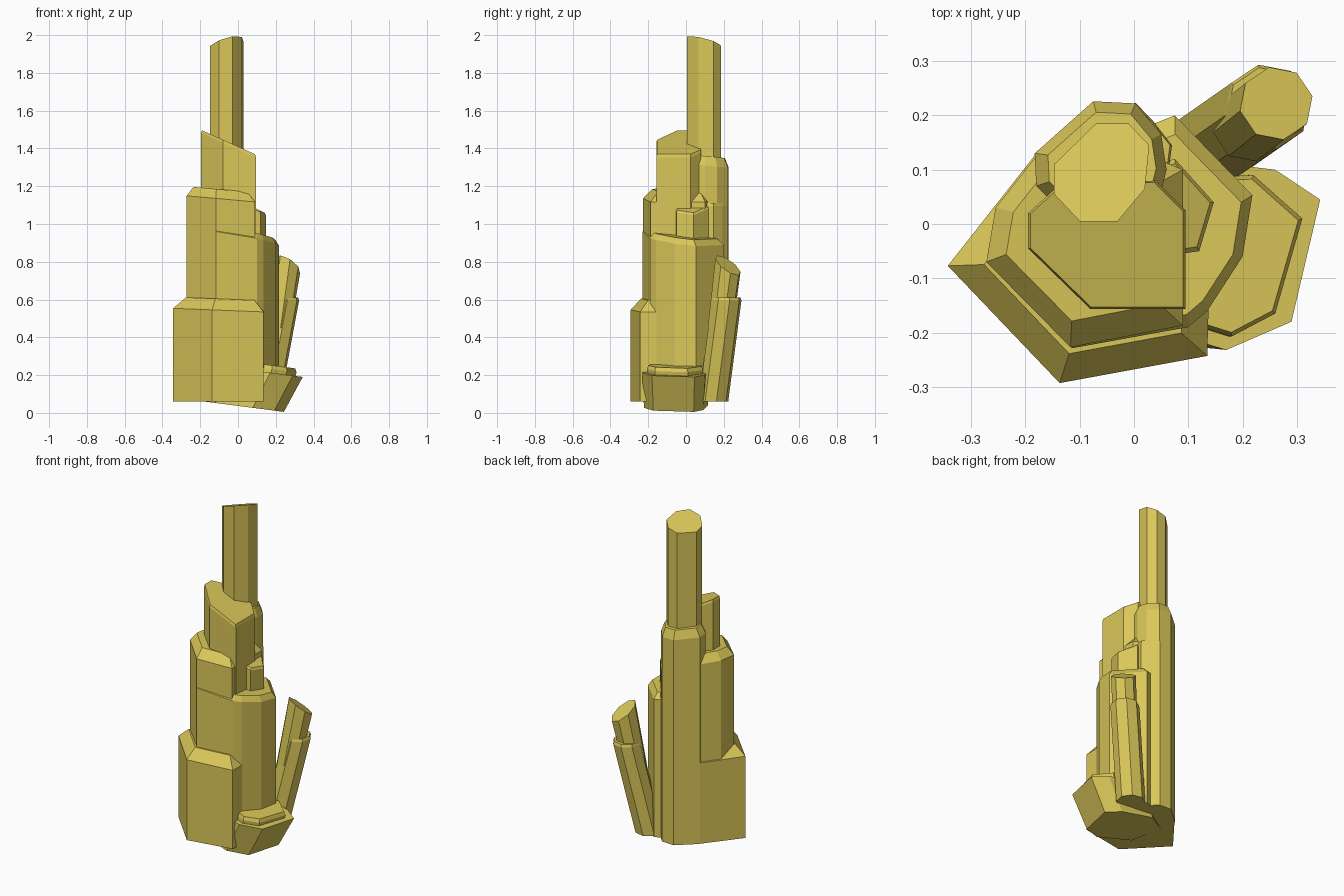
import bpy
import bmesh
import math

cube = bpy.data.objects.get("Cube")
if cube:
    bpy.data.objects.remove(cube)

gold = bpy.data.materials.new("crystal gold")
gold.use_nodes = True
colour = (0.70, 0.57, 0.10, 1)
gold.diffuse_color = colour
bsdf = gold.node_tree.nodes["Principled BSDF"]
bsdf.inputs["Base Color"].default_value = colour
bsdf.inputs["Roughness"].default_value = 0.8


def ring(cx, cy, r, sides, turn=0.0):
    step = math.tau / sides
    return [(cx + r * math.cos(i * step + turn), cy + r * math.sin(i * step + turn))
            for i in range(sides)]


def column(name, outline, top, base=(0.06, 0, 0), inset=1.0, drop=0.0,
           lean=(0, 0), base_scale=1.0):
    """Crystal shaft: top and base are sloped planes (z, slope x, slope y)."""
    cx = sum(p[0] for p in outline) / len(outline)
    cy = sum(p[1] for p in outline) / len(outline)

    def level(plane, scale, shift=(0, 0), down=0.0):
        verts = []
        for px, py in outline:
            x = cx + (px - cx) * scale + shift[0]
            y = cy + (py - cy) * scale + shift[1]
            verts.append(bm.verts.new((x, y, plane[0] + plane[1] * x + plane[2] * y - down)))
        return verts

    bm = bmesh.new()
    levels = [level(base, base_scale, lean), level(top, 1.0, down=drop)]
    if inset < 1:
        levels.append(level(top, inset))
    n = len(outline)
    for low, high in zip(levels, levels[1:]):
        for i in range(n):
            j = (i + 1) % n
            bm.faces.new((low[i], low[j], high[j], high[i]))
    bm.faces.new(levels[0][::-1])
    bm.faces.new(levels[-1])
    bmesh.ops.recalc_face_normals(bm, faces=bm.faces)
    mesh = bpy.data.meshes.new(name)
    bm.to_mesh(mesh)
    bm.free()
    mesh.materials.append(gold)
    obj = bpy.data.objects.new(name, mesh)
    bpy.context.collection.objects.link(obj)
    return obj


# Broad lower shaft at the front
column("lower_shaft",
       [(-.343, -.077), (-.137, -.293), (.135, -.243), (.14, -.05), (0, .13), (-.18, .13)],
       (.60, -.04, 0), inset=.76, drop=.06)

# Middle shafts, one behind the other
column("middle_shaft",
       [(-.272, -.07), (-.117, -.227), (.09, -.187), (.09, .1), (-.1, .18), (-.18, .125), (-.255, .03)],
       (1.175, -.09, 0), inset=.78, drop=.05)
column("side_shaft",
       [(-.115, -.229), (.1, -.19), (.135, -.16), (.2, -.06), (.218, .053), (.075, .2), (-.05, .15)],
       (.95, -.15, -.1), inset=.85, drop=.03)
column("side_spur",
       [(.05, -.06), (.12, -.05), (.147, .04), (.075, .12), (0, .1)],
       (1.13, -.5, 0), inset=.9, drop=.01)

# Upper front shaft with a slanted top
column("upper_shaft",
       [(-.195, .02), (-.195, -.045), (-.08, -.157), (.095, -.157), (.095, .025), (.04, .08), (-.14, .07)],
       (1.41, -.45, 0), inset=.97, drop=.015)

# Back shaft, its low collar and the tall spire
column("back_shaft",
       [(-.183, .13), (-.18, .07), (-.09, -.02), (.04, .02), (.06, .1), (.05, .165), (.003, .222), (-.075, .226)],
       (1.37, 0, -.1), inset=.82, drop=.05)
column("back_collar",
       [(-.06, .05), (.06, .07), (.07, .145), (.035, .19), (.003, .223), (-.06, .2)],
       (1.11, 0, 0), inset=.94, drop=.015)
column("spire",
       [(-.147, .11), (-.07, .185), (-.01, .185), (.028, .145), (.02, .065), (-.03, .005), (-.1, .005), (-.147, .055)],
       (2.004, .3, -.3), base=(1.0, 0, 0))

# Leaning crystal with a thicker sleeve
column("leaning_sleeve", ring(.245, .215, .08, 8, .2), (.61, 0, 0),
       lean=(-.1, -.07), inset=.93, drop=.015)
column("leaning_crystal", ring(.262, .222, .068, 8, .2), (1.045, -.5, -.6),
       base=(.45, 0, 0), lean=(-.05, -.04))

# Tilted stub at the foot, with a raised plate
foot = [(.343, .045), (.29, -.18), (.17, -.232), (-.04, -.17), (-.09, .03), (.05, .125), (.26, .1)]
column("foot_stub", foot, (.235, -.13, 0), base=(.037, -.13, 0),
       lean=(-.09, 0), base_scale=.95)
column("foot_plate", [(.31, .01), (.26, -.165), (.18, -.207), (0, -.15), (0, .08), (.22, .09)],
       (.275, -.13, 0), base=(.18, -.13, 0), inset=.95, drop=.02, lean=(-.02, 0))
